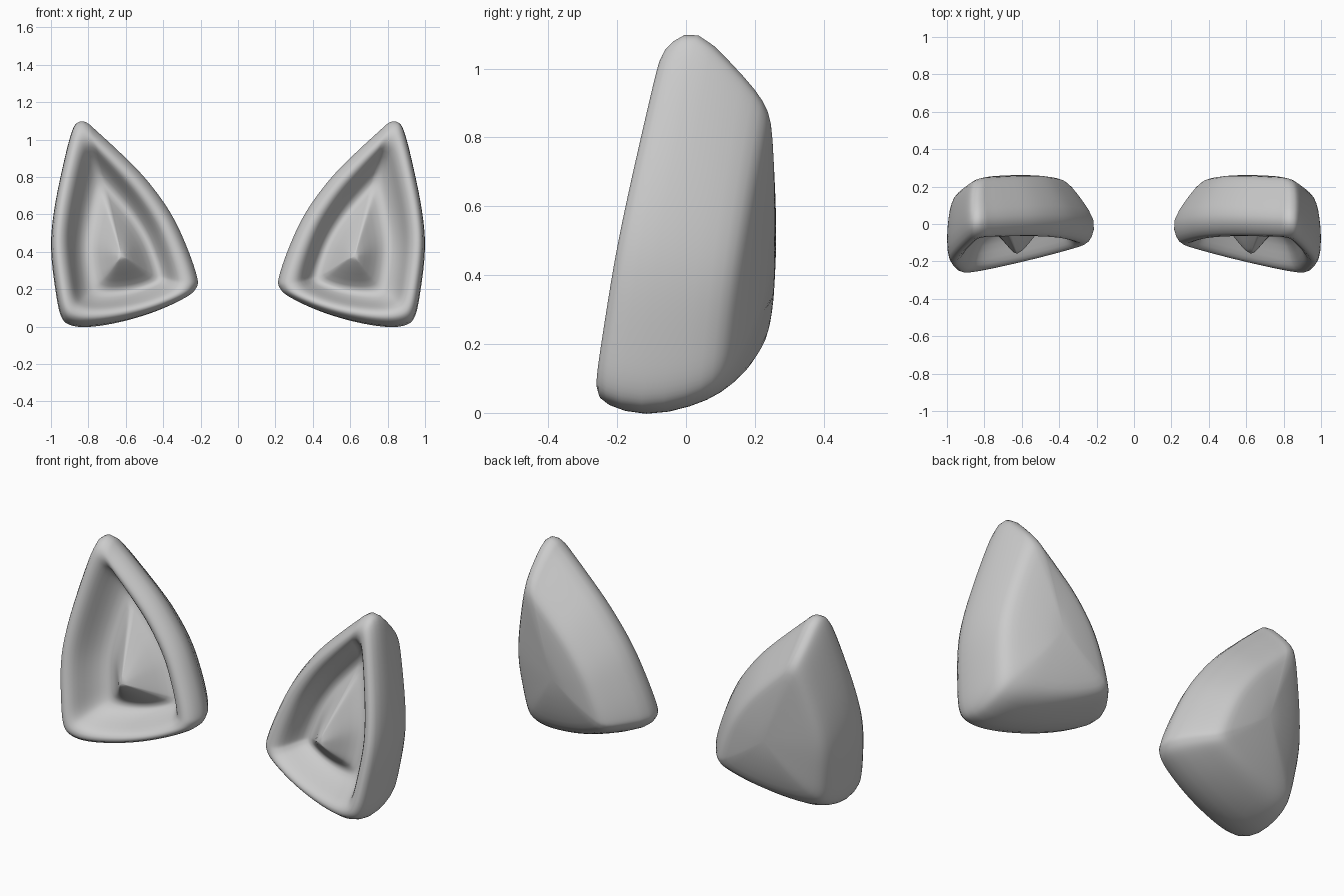
import bpy, bmesh
from mathutils import Vector, Matrix

if "Cube" in bpy.data.objects:
    bpy.data.objects.remove(bpy.data.objects["Cube"])

# Front outline of the right ear (x, z), clockwise from the tip
OUTLINE = [(.845, 1.10), (.885, 1.06), (.935, .87), (.985, .62), (1.0, .42), (.975, .2),
           (.945, .06), (.89, .013), (.78, .005), (.6, .035), (.42, .09), (.27, .16),
           (.22, .21), (.217, .265), (.27, .42), (.36, .61), (.5, .80), (.65, .95),
           (.765, 1.055), (.805, 1.09)]
CORNERS = [(.84, 1.10), (.95, .01), (.20, .24)]   # tip, outer bottom, inner


def smooth_loop(pts, n=3):
    """Closed Catmull-Rom resampling."""
    out, k = [], len(pts)
    for i in range(k):
        a, b, c, d = (Vector(pts[(i + j) % k]) for j in (-1, 0, 1, 2))
        for s in range(n):
            t = s / n
            out.append(.5 * (2 * b + (c - a) * t + (2 * a - 5 * b + 4 * c - d) * t**2
                             + (3 * b - a - 3 * c + d) * t**3))
    return out


def front(x, z, depth):
    """Point lying a given depth behind the slanted front plane."""
    return Vector((x, -.1 - .2 * x + .185 * z + depth, z))


M = Matrix([[c[0] for c in CORNERS], [c[1] for c in CORNERS], [1, 1, 1]]).inverted()
WEIGHTS = [M @ Vector((p.x, p.y, 1)) for p in smooth_loop(OUTLINE)]


def ring(bm, corners):
    """Outline remapped onto three corner points."""
    a, b, c = (Vector(p) for p in corners)
    return [bm.verts.new(a * w.x + b * w.y + c * w.z) for w in WEIGHTS]


def front_ring(depth, *xz):
    return [front(x, z, depth) for x, z in xz]


rings = [
    # central bump
    front_ring(.015, (.635, .43), (.65, .345), (.585, .365)),
    front_ring(.085, (.67, .56), (.69, .285), (.525, .325)),
    front_ring(.17, (.71, .71), (.75, .225), (.45, .28)),
    # cavity floor and wall
    front_ring(.18, (.74, .78), (.80, .185), (.405, .27)),
    front_ring(.12, (.77, .88), (.845, .145), (.365, .26)),
    front_ring(.045, (.785, .94), (.868, .12), (.33, .25)),
    # rounded rim
    front_ring(.008, (.80, .98), (.885, .10), (.295, .245)),
    front_ring(-.003, (.822, 1.035), (.917, .065), (.245, .24)),
    front_ring(.025, (.835, 1.08), (.944, .03), (.212, .24)),
    # outer shell
    [(.84, .03, 1.12), (.953, -.14, -.01), (.186, .02, .24)],
    [(.845, .13, 1.015), (.95, .0, .022), (.27, .135, .24)],
    [(.84, .205, .935), (.94, .075, .06), (.32, .20, .235)],
    # back face
    [(.83, .24, .875), (.92, .115, .105), (.365, .238, .24)],
    [(.81, .248, .82), (.875, .15, .15), (.415, .247, .265)],
    [(.75, .257, .66), (.775, .21, .27), (.53, .256, .33)],
]

bm = bmesh.new()
loops = [ring(bm, r) for r in rings]
n = len(WEIGHTS)
for p, q in zip(loops, loops[1:]):
    for i in range(n):
        j = (i + 1) % n
        bm.faces.new((p[i], p[j], q[j], q[i]))
for loop, centre in ((loops[0], front(.625, .375, -.005)), (loops[-1], Vector((.67, .258, .43)))):
    v = bm.verts.new(centre)
    for i in range(n):
        bm.faces.new((loop[i], loop[(i + 1) % n], v))
bmesh.ops.recalc_face_normals(bm, faces=bm.faces)
for f in bm.faces:
    f.smooth = True

# Pair of ears: one modelled, the other mirrored
me = bpy.data.meshes.new("ears")
bm.to_mesh(me)
bm.free()
ears = bpy.data.objects.new("ears", me)
bpy.context.collection.objects.link(ears)
mir = ears.modifiers.new("mirror", 'MIRROR')
mir.use_mirror_merge = False
sub = ears.modifiers.new("smooth", 'SUBSURF')
sub.levels = sub.render_levels = 1
